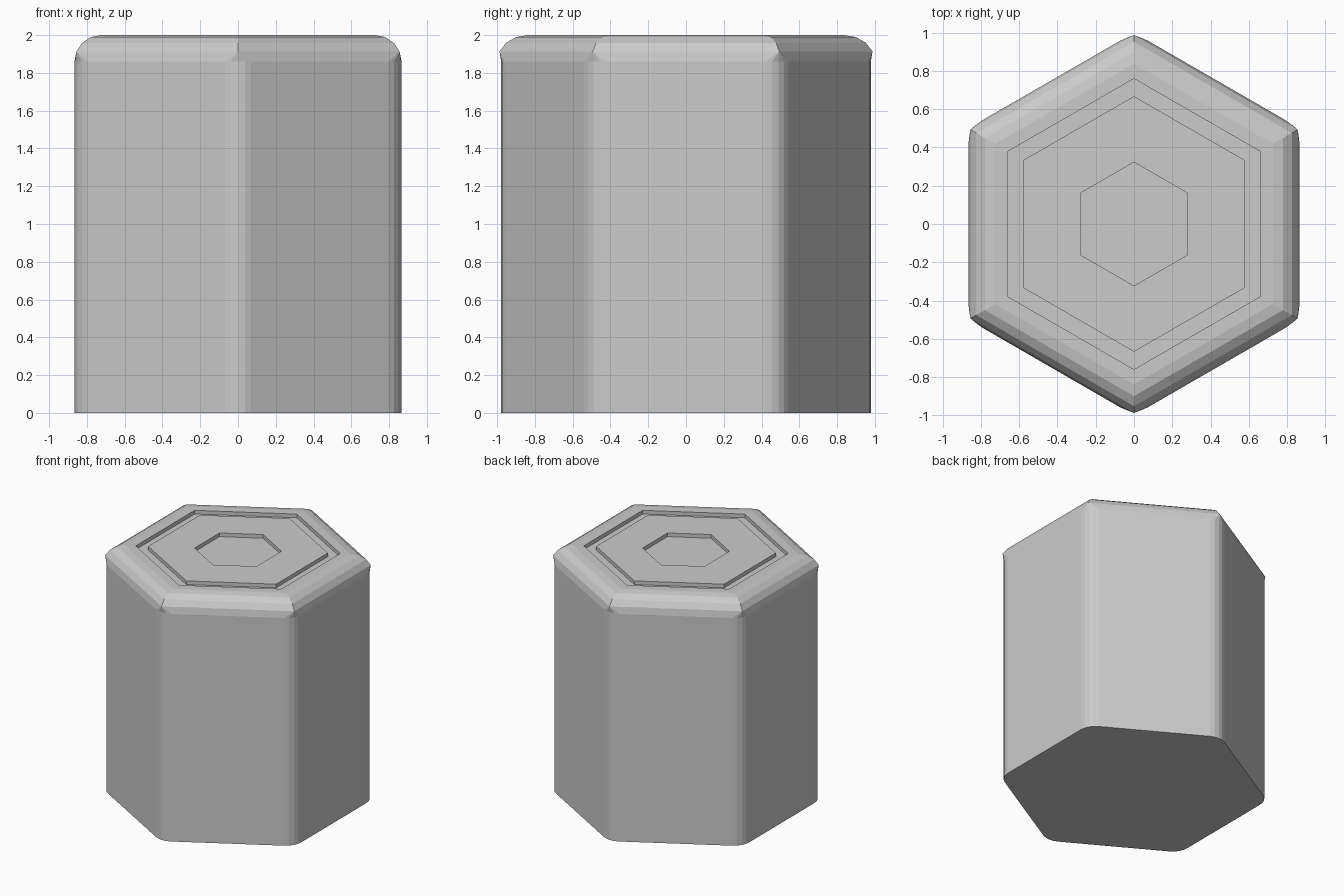
import bpy, bmesh
from math import sin, cos, pi, sqrt, radians

if "Cube" in bpy.data.objects:
    bpy.data.objects.remove(bpy.data.objects["Cube"])

SEG = 4        # facets per rounded edge
R = 0.14       # rounding radius
APOTHEM = sqrt(3) / 2


def hex_ring(bm, apothem, z, r=0.0):
    """Hexagon pointing along y, with each corner rounded by radius r."""
    ring = []
    centre = (apothem - r) * 2 / sqrt(3)
    for k in range(6):
        a = radians(30 + 60 * k)
        for s in range(SEG + 1):
            b = a + radians(-30 + 60 * s / SEG)
            ring.append(bm.verts.new((centre * cos(a) + r * cos(b),
                                      centre * sin(a) + r * sin(b), z)))
    return ring


# section from bottom to middle of the top: (apothem, height, corner rounding)
section = [(APOTHEM, 0, R), (APOTHEM, 2 - R, R)]
for i in range(1, SEG + 1):                      # rounded top rim, mitred corners
    t = pi / 2 * i / SEG
    section.append((APOTHEM - R * (1 - cos(t)), 2 - R + R * sin(t), 0))
DEPTH = 0.03
for corner, lo, hi in ((0.76, 2, 2 - DEPTH),     # groove outer wall
                       (0.668, 2 - DEPTH, 2),    # groove inner wall
                       (0.323, 2, 2 - DEPTH)):   # central recess
    section += [(corner * APOTHEM, lo, 0), (corner * APOTHEM, hi, 0)]

bm = bmesh.new()
rings = [hex_ring(bm, *s) for s in section]
for a, b in zip(rings, rings[1:]):
    n = len(a)
    for i in range(n):
        j = (i + 1) % n
        bm.faces.new((a[i], a[j], b[j], b[i]))
bm.faces.new(rings[0][::-1])
bm.faces.new(rings[-1])
bmesh.ops.remove_doubles(bm, verts=bm.verts, dist=1e-5)
bmesh.ops.recalc_face_normals(bm, faces=bm.faces)

mesh = bpy.data.meshes.new("hex_column")
bm.to_mesh(mesh)
bm.free()
bpy.context.collection.objects.link(bpy.data.objects.new("hex_column", mesh))
